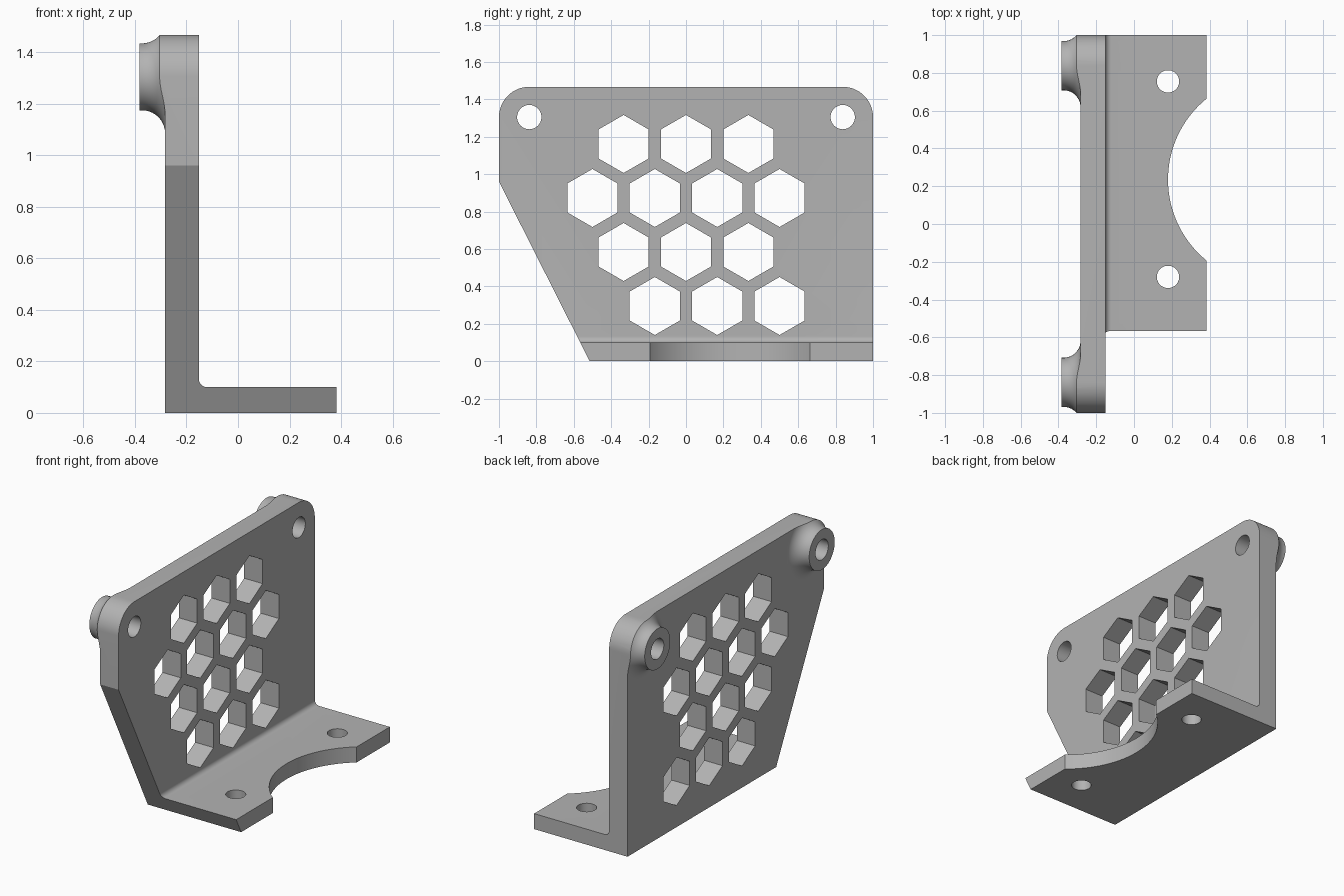
import bpy, bmesh
from math import pi, sin, cos, radians
from mathutils import Vector

if "Cube" in bpy.data.objects:
    bpy.data.objects.remove(bpy.data.objects["Cube"])

grey = bpy.data.materials.new("plain grey")
grey.use_nodes = True
grey.diffuse_color = (0.45, 0.45, 0.45, 1)
grey.node_tree.nodes["Principled BSDF"].inputs["Base Color"].default_value = grey.diffuse_color

BACK, FACE, BOSS_END, EDGE = -0.283, -0.152, -0.383, 0.383
TOP, CORNER = 1.467, 0.162
BOLT_Y, BOLT_Z = 1 - CORNER, TOP - CORNER


def arc(u, v, r, start, end, n=16):
    angles = [radians(start + (end - start) * i / n) for i in range(n + 1)]
    return [(u + r * cos(a), v + r * sin(a)) for a in angles]


def circle(u, v, r, n=48, turn=0):
    return arc(u, v, r, turn, turn + 360, n)[:-1]


def prism(bm, points, axis, lo, hi):
    """Extrude a 2D outline along an axis; the other two axes keep their order."""
    def place(p, d):
        c = list(p)
        c.insert("xyz".index(axis), d)
        return bm.verts.new(c)
    a = [place(p, lo) for p in points]
    b = [place(p, hi) for p in points]
    bridge(bm, a, b)
    bm.faces.new(a)
    bm.faces.new(b)


def bridge(bm, a, b):
    for i in range(len(a)):
        j = (i + 1) % len(a)
        bm.faces.new((a[i], a[j], b[j], b[i]))


def finish(bm, name):
    bmesh.ops.recalc_face_normals(bm, faces=bm.faces[:])
    mesh = bpy.data.meshes.new(name)
    bm.to_mesh(mesh)
    bm.free()
    mesh.materials.append(grey)
    ob = bpy.data.objects.new(name, mesh)
    bpy.context.collection.objects.link(ob)
    return ob


def combine(target, tool, operation):
    mod = target.modifiers.new(operation, "BOOLEAN")
    mod.operation, mod.object, mod.solver = operation, tool, "EXACT"
    bpy.context.view_layer.objects.active = target
    bpy.ops.object.modifier_apply(modifier=mod.name)
    bpy.data.objects.remove(tool)


# L-shaped section with a filleted inner corner, oversized until trimmed
bm = bmesh.new()
section = [(BACK, -0.1), (EDGE, -0.1), (EDGE, 0.1)]
section += arc(FACE + 0.032, 0.132, 0.032, 270, 180, 8)
section += [(FACE, 1.7), (BACK, 1.7)]
prism(bm, section, "y", -1.2, 1.2)
bracket = finish(bm, "bracket")

# Flared bosses on the back of the plate
for side in (-1, 1):
    bm = bmesh.new()
    profile = [(BOSS_END, 0.13)] + arc(BACK - 0.09, 0.22, 0.09, 270, 360, 14)
    profile.append((BACK + 0.05, 0.22))
    rings = [[bm.verts.new((x, *p)) for p in circle(side * BOLT_Y, BOLT_Z, r, 64)]
             for x, r in profile]
    for a, b in zip(rings, rings[1:]):
        bridge(bm, a, b)
    bm.faces.new(rings[0])
    bm.faces.new(rings[-1])
    combine(bracket, finish(bm, "boss"), "UNION")

# Side outline: rounded top corners and one slanted lower edge
bm = bmesh.new()
outline = [(-0.515, 0), (1, 0)]
outline += arc(BOLT_Y, BOLT_Z, CORNER, 0, 90)
outline += arc(-BOLT_Y, BOLT_Z, CORNER, 90, 180)
outline.append((-1, 0.96))
prism(bm, outline, "x", -0.6, 0.6)
combine(bracket, finish(bm, "outline_trim"), "INTERSECT")

# Honeycomb windows, bolt holes and the round notch in the foot
bm = bmesh.new()
PITCH = 0.3335
rows = [(-0.5, 0.5, 1.5), (-1, 0, 1), (-1.5, -0.5, 0.5, 1.5), (-1, 0, 1)]
for i, row in enumerate(rows):
    for k in row:
        prism(bm, circle(k * PITCH, 0.295 + i * 0.2888, 0.155, 6, 30), "x", -0.5, 0)
for side in (-1, 1):
    prism(bm, circle(side * BOLT_Y - side * 0.0, BOLT_Z, 0.065), "x", -0.5, 0)
for y in (0.755, -0.28):
    prism(bm, circle(0.18, y, 0.059), "z", -0.2, 0.3)
prism(bm, circle(0.732, 0.235, 0.552, 128), "z", -0.2, 0.3)
combine(bracket, finish(bm, "openings"), "DIFFERENCE")

bpy.ops.object.select_all(action="DESELECT")
bracket.select_set(True)
bpy.context.view_layer.objects.active = bracket
bpy.ops.object.shade_smooth_by_angle(angle=radians(25))
